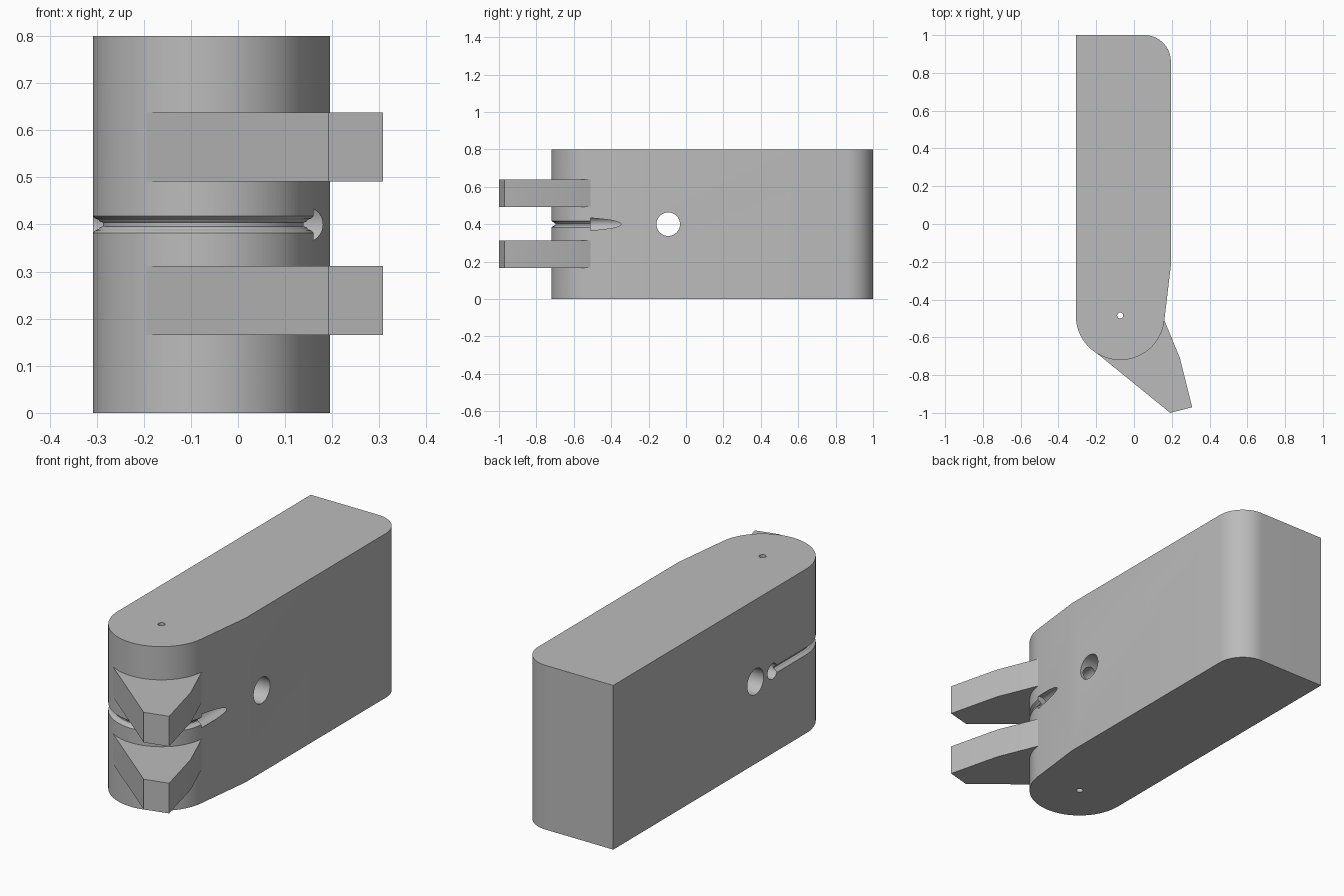
import bpy
import bmesh
from math import sin, cos, pi, radians
from mathutils import Vector, Matrix

if "Cube" in bpy.data.objects:
    bpy.data.objects.remove(bpy.data.objects["Cube"], do_unlink=True)

PIVOT = Vector((-0.073, -0.485))   # centre of the rounded nose
R = 0.235                          # nose radius
LEFT, RIGHT = -0.308, 0.195
MID = 0.4                          # half height

grey = bpy.data.materials.new("plain grey")
grey.use_nodes = True
grey.diffuse_color = (0.5, 0.5, 0.5, 1)
grey.node_tree.nodes["Principled BSDF"].inputs["Base Color"].default_value = (0.5, 0.5, 0.5, 1)


def arc(centre, radius, start, end, steps):
    angles = [radians(start + (end - start) * i / steps) for i in range(steps + 1)]
    return [(centre[0] + radius * cos(a), centre[1] + radius * sin(a)) for a in angles]


def make_object(name, bm):
    bmesh.ops.recalc_face_normals(bm, faces=bm.faces)
    mesh = bpy.data.meshes.new(name)
    bm.to_mesh(mesh)
    bm.free()
    mesh.materials.append(grey)
    obj = bpy.data.objects.new(name, mesh)
    bpy.context.collection.objects.link(obj)
    return obj


def prism(name, outline, z0, z1):
    bm = bmesh.new()
    face = bm.faces.new([bm.verts.new((x, y, z0)) for x, y in outline])
    top = bmesh.ops.extrude_face_region(bm, geom=[face])["geom"]
    bmesh.ops.translate(bm, vec=(0, 0, z1 - z0),
                        verts=[v for v in top if isinstance(v, bmesh.types.BMVert)])
    return make_object(name, bm)


def rod(name, start, end, radius):
    start, end = Vector(start), Vector(end)
    axis = end - start
    turn = axis.to_track_quat('Z', 'Y').to_matrix().to_4x4()
    bm = bmesh.new()
    bmesh.ops.create_cone(bm, cap_ends=True, segments=40, radius1=radius, radius2=radius,
                          depth=axis.length,
                          matrix=Matrix.Translation((start + end) / 2) @ turn)
    return make_object(name, bm)


def groove(name):
    # Cross-section as (outward offset, height): rounded lips, narrow floor
    half = [(0.02, 0.018), (0, 0.018), (-0.005, 0.013), (-0.012, 0.01),
            (-0.015, 0.006), (-0.021, 0.004)]
    section = half + [(d, -h) for d, h in reversed(half)]
    path = [(Vector((LEFT, -0.226)), Vector((-1, 0)))]
    for x, y in arc(PIVOT, R, 180, 356, 60):
        p = Vector((x, y))
        path.append((p, (p - PIVOT).normalized()))
    bm = bmesh.new()
    rings = []
    for p, n in path:
        rings.append([bm.verts.new((*(p + n * d), MID + h)) for d, h in section])
    count = len(section)
    for a, b in zip(rings, rings[1:]):
        for i in range(count):
            j = (i + 1) % count
            bm.faces.new((a[i], a[j], b[j], b[i]))
    bm.faces.new(rings[0])
    bm.faces.new(rings[-1])
    return make_object(name, bm)


def smooth(obj):
    bpy.ops.object.select_all(action='DESELECT')
    obj.select_set(True)
    bpy.context.view_layer.objects.active = obj
    bpy.ops.object.shade_smooth_by_angle(angle=radians(25))


# Body: long block with a round nose, one rounded rear corner and a tapered side
outline = [(LEFT, 1.0)]
outline += arc(PIVOT, R, 180, 354, 60)
outline += [(RIGHT, -0.22)]
outline += arc((RIGHT - 0.14, 0.86), 0.14, 0, 90, 20)
body = prism("body", outline, 0, 0.8)

# Holes and cable groove
cutters = [
    groove("groove_cutter"),
    rod("cross_hole_cutter", (-0.5, -0.095, MID), (0.5, -0.095, MID), 0.063),
    rod("side_hole_cutter", (-0.5, -0.226, MID), (-0.15, -0.226, MID), 0.038),
    rod("cable_slot_cutter", (0.142, -0.51, MID), (0.142, -0.1, MID), 0.038),
    rod("pin_hole_cutter", (*PIVOT, -0.1), (*PIVOT, 0.9), 0.016),
]
bpy.context.view_layer.objects.active = body
for cutter in cutters:
    cutter.hide_render = True
    mod = body.modifiers.new(cutter.name, 'BOOLEAN')
    mod.operation = 'DIFFERENCE'
    mod.solver = 'EXACT'
    mod.object = cutter
    bpy.ops.object.modifier_apply(modifier=mod.name)
for cutter in cutters:
    bpy.data.objects.remove(cutter, do_unlink=True)
smooth(body)

# Two hooked prongs, seated against the nose
prong = arc(PIVOT, R - 0.01, 354, 237, 30)
prong += [(-0.197, -0.684), (0.192, -1.0), (0.308, -0.97), (0.243, -0.71), (0.161, -0.51)]
for name, z0 in (("lower_prong", 0.165), ("upper_prong", 0.491)):
    smooth(prism(name, prong, z0, z0 + 0.147))
